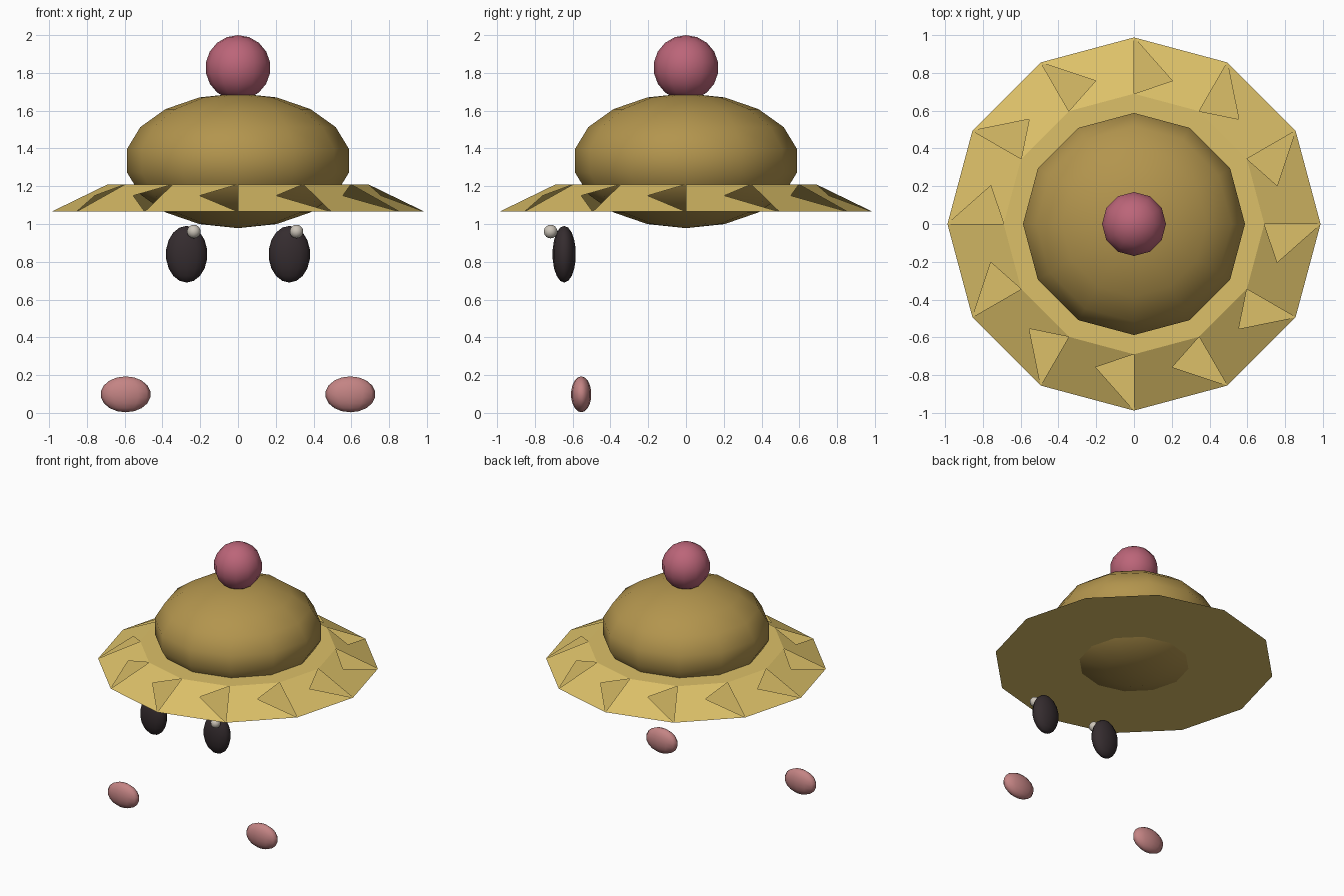
import bpy, bmesh, math

if "Cube" in bpy.data.objects:
    bpy.data.objects.remove(bpy.data.objects["Cube"])


def material(name, rgb):
    m = bpy.data.materials.new(name)
    m.diffuse_color = (*rgb, 1)
    m.use_nodes = True
    m.node_tree.nodes["Principled BSDF"].inputs["Base Color"].default_value = m.diffuse_color
    return m


GOLD = material("gold", (0.45, 0.30, 0.075))
STRAW = material("straw", (0.72, 0.53, 0.14))
PINK = material("pink", (0.50, 0.13, 0.19))
BLUSH = material("blush", (0.55, 0.23, 0.23))
DARK = material("dark", (0.035, 0.025, 0.028))
PALE = material("pale", (0.60, 0.55, 0.48))


def finish(name, bm, mat, loc=(0, 0, 0)):
    me = bpy.data.meshes.new(name)
    bm.to_mesh(me)
    bm.free()
    me.materials.append(mat)
    ob = bpy.data.objects.new(name, me)
    ob.location = loc
    bpy.context.collection.objects.link(ob)
    return ob


def ellipsoid(name, loc, radii, mat):
    bm = bmesh.new()
    bmesh.ops.create_uvsphere(bm, u_segments=12, v_segments=9, radius=1)
    bmesh.ops.scale(bm, vec=radii, verts=bm.verts)
    for f in bm.faces:
        f.smooth = True
    return finish(name, bm, mat, loc)


# Dome and the ball on top
ellipsoid("dome", (0, 0, 1.335), (0.597, 0.597, 0.357), GOLD)
ellipsoid("top_ball", (0, 0, 1.828), (0.172, 0.172, 0.172), PINK)

# Brim: 12-sided flat-capped cone whose sides are crossed, notched triangles
N = 12
bm = bmesh.new()


def ring(r, z):
    return [bm.verts.new((r * math.cos(2 * math.pi * i / N),
                          r * math.sin(2 * math.pi * i / N), z)) for i in range(N)]


outer, inner = ring(0.988, 1.065), ring(0.69, 1.21)
bm.faces.new(inner)
bm.faces.new(outer[::-1])
for i in range(N):
    j = (i + 1) % N
    bm.faces.new((outer[i], outer[j], inner[i]))
    bm.faces.new((outer[i], inner[i], inner[j]))
finish("brim", bm, STRAW)

# Eyes, eye highlights and cheeks, one of each per side
for side, s in (("left", -1), ("right", 1)):
    ellipsoid(side + "_eye", (s * 0.272, -0.645, 0.84), (0.11, 0.062, 0.15), DARK)
    ellipsoid(side + "_highlight", (s * 0.272 + 0.038, -0.717, 0.96),
              (0.036, 0.036, 0.036), PALE)
    ellipsoid(side + "_cheek", (s * 0.595, -0.555, 0.098), (0.133, 0.054, 0.095), BLUSH)
